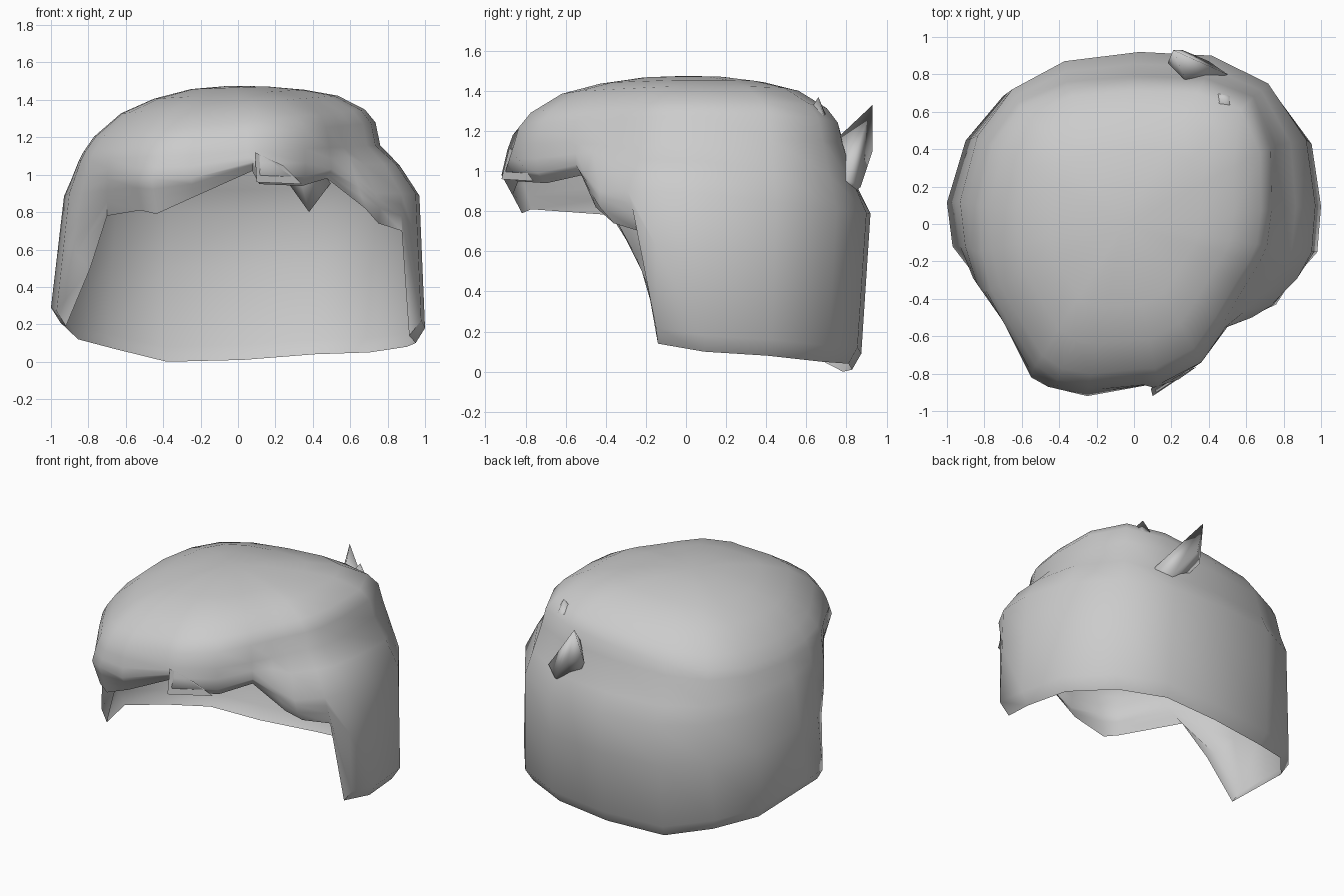
import bpy, bmesh, math
from mathutils import Vector

if "Cube" in bpy.data.objects:
    bpy.data.objects.remove(bpy.data.objects["Cube"])


def finish(name, bm, angle=60):
    bmesh.ops.recalc_face_normals(bm, faces=bm.faces)
    mesh = bpy.data.meshes.new(name)
    bm.to_mesh(mesh)
    bm.free()
    ob = bpy.data.objects.new(name, mesh)
    bpy.context.collection.objects.link(ob)
    bpy.ops.object.select_all(action='DESELECT')
    ob.select_set(True)
    bpy.context.view_layer.objects.active = ob
    bpy.ops.object.shade_smooth_by_angle(angle=math.radians(angle))
    return ob


# Widest outline seen from the top, clockwise from the back centre
outer = [(.03, .92), (.43, .90), (.74, .75), (.95, .45), (1, .1), (.98, -.15),
         (.90, -.29), (.76, -.43), (.63, -.5), (.50, -.55), (.36, -.74), (.12, -.90),
         (.08, -.86), (-.25, -.92), (-.46, -.87), (-.55, -.82), (-.70, -.52),
         (-.84, -.32), (-.97, -.12), (-1, .12), (-.9, .47), (-.7, .72), (-.4, .87)]
# Height of the cut edge under each outline point
hem = [.01, .04, .05, .08, .1, .14, .70, .74, .82, .98, .94, .95,
       1.02, .88, .79, .81, .78, .5, .19, .21, .12, .07, 0]
# Cut-edge points that turn inward beside the face
hem_xy = {5: (.915, -.14), 6: (.875, -.23), 7: (.75, -.36), 8: (.68, -.45),
          16: (-.70, -.36), 17: (-.79, -.22), 18: (-.92, -.13)}
# Rim of the top mass of hair
crown = [(0, .79), (.38, .78), (.64, .68), (.755, .42), (.76, .08), (.735, -.12),
         (.69, -.22), (.62, -.33), (.56, -.43), (.49, -.55), (.36, -.74), (.13, -.86),
         (.05, -.86), (-.25, -.89), (-.42, -.86), (-.54, -.78), (-.69, -.54),
         (-.79, -.36), (-.84, -.15), (-.85, .1), (-.78, .43), (-.62, .65), (-.36, .76)]
# Shrink factor and height of the rings above the rim
rings = [(.97, 1.20), (.9, 1.275), (.72, 1.375), (.5, 1.43), (.25, 1.465)]
mid = Vector((-.05, 0, 0))


def column(i):
    (x, y), h, c = outer[i], hem[i], crown[i]
    back = max(0, y)
    front = y < -.45
    hx, hy = hem_xy.get(i, (x * .95, y * .94) if front else (x * .95, y * .9))
    pts = [Vector((hx, hy, h))]     # the cut edge curls slightly under
    side = 1 if front or i == 17 else .93 if x < 0 else .97
    brim_z = max(.98, h + .05) if front else max(.90 - .12 * back, h + .1)
    brim = Vector((x * side, y, brim_z))
    if front or i in (6, 17):
        pts += [pts[0].lerp(brim, .4), pts[0].lerp(brim, .7)]
    else:
        pts.append(Vector((x, y * (.95 if y > 0 else 1), h + .08)))
        pts.append(pts[-1].lerp(brim, .6))
    if i == 17:                     # left side wall stays wide down low
        pts[1] = Vector((-.87, -.25, .58))
        pts[2] = Vector((-.86, -.29, .75))
    rim = Vector((c[0], c[1], 1.12 + .05 * c[0]))
    shoulder = brim.lerp(rim, .5)   # step below the crown
    shoulder.z += .03 * (c[0] > .5) - .04 * back
    pts += [brim, shoulder, rim]
    for s, z in rings:
        p = mid + (rim - mid) * s
        p.z = z + .1 * (p.x - mid.x) * min(1, s + .1)
        pts.append(p)
    return pts


# Main hair shell, open at the face and the neck
bm = bmesh.new()
cols = [[bm.verts.new(p) for p in column(i)] for i in range(len(outer))]
top = bm.verts.new((-.05, 0, 1.475))
for a, b in zip(cols, cols[1:] + cols[:1]):
    for i in range(len(a) - 1):
        bm.faces.new((a[i], b[i], b[i + 1], a[i + 1]))
    bm.faces.new((a[-1], b[-1], top))
finish("hair_shell", bm)


def tuft(name, base, tip, root):
    """Pointed lock: a ring of base points joined to a tip and a root."""
    bm = bmesh.new()
    ring = [bm.verts.new(p) for p in base]
    ends = [bm.verts.new(tip), bm.verts.new(root)]
    for a, b in zip(ring, ring[1:] + ring[:1]):
        for e in ends:
            bm.faces.new((a, b, e))
    finish(name, bm, 100)


# Locks sticking out at the back
tuft("back_tuft", [(.18, .86, 1.08), (.26, .93, 1.10), (.40, .87, .92), (.50, .80, .96), (.28, .76, 1.17)],
     (.21, .93, 1.33), (.38, .70, .80))
tuft("crown_spike", [(.56, .60, 1.27), (.54, .71, 1.18), (.42, .73, 1.2), (.42, .62, 1.28)],
     (.48, .66, 1.37), (.45, .60, 1.18))

# Pointed lock end overlapping the fringe centre
bm = bmesh.new()
bm.faces.new([bm.verts.new(p) for p in
              ((.09, -.88, 1.12), (.10, -.92, .96), (.34, -.76, .95), (.24, -.83, 1.05))])
finish("fringe_lock", bm)
